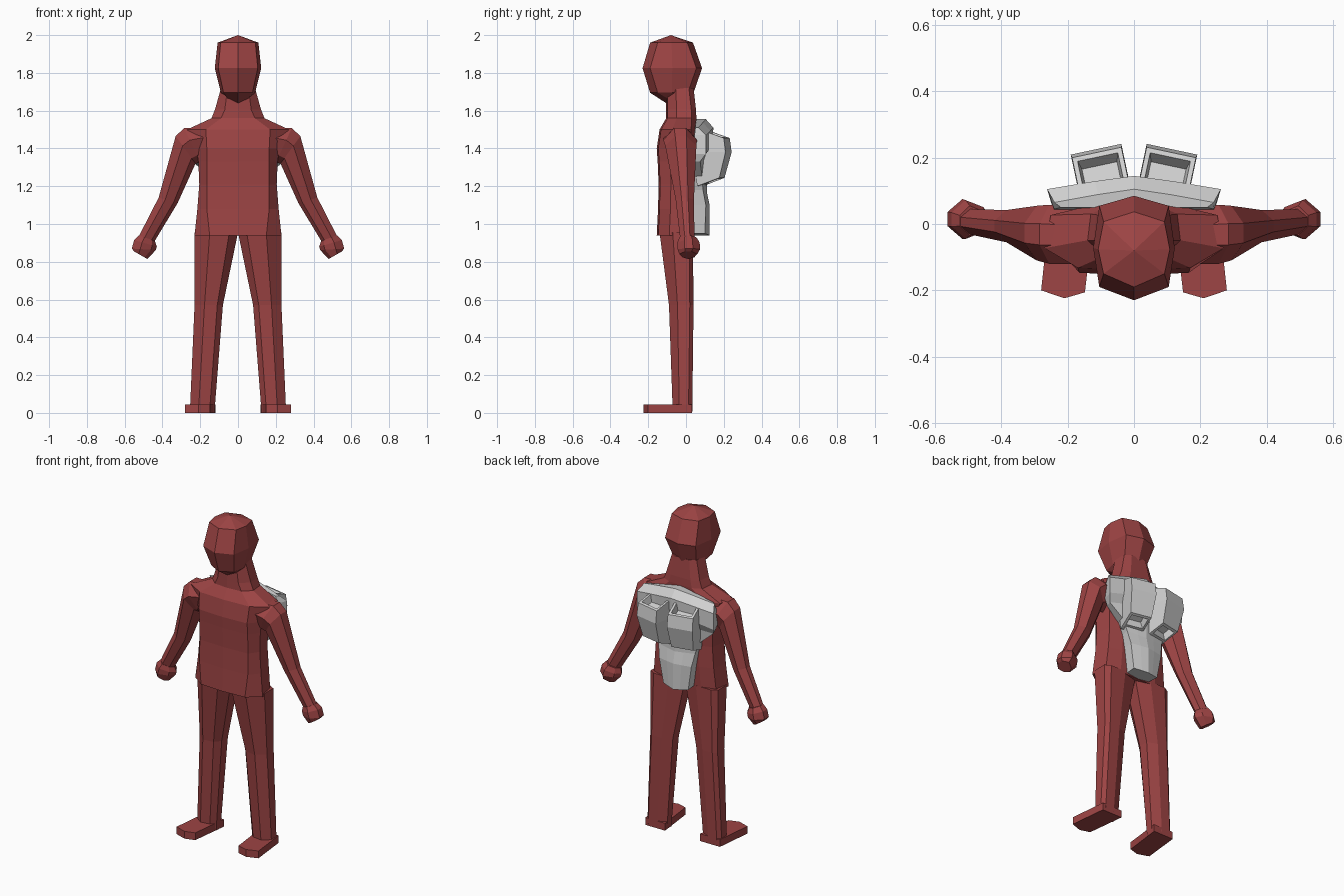
import bpy, bmesh, math
from mathutils import Matrix, Vector


def material(name, rgb):
    m = bpy.data.materials.new(name)
    m.diffuse_color = (*rgb, 1)
    return m


RED = material("muted red", (0.34, 0.058, 0.058))
GREY = material("light grey", (0.64, 0.64, 0.64))


def loft(name, rings, mat, matrix=None):
    """Skin a closed mesh through rings with equal point counts."""
    bm = bmesh.new()
    vs = [[bm.verts.new(p) for p in r] for r in rings]
    n = len(vs[0])
    for a, b in zip(vs, vs[1:]):
        for i in range(n):
            j = (i + 1) % n
            bm.faces.new((a[i], a[j], b[j], b[i]))
    bm.faces.new(vs[0])
    bm.faces.new(vs[-1])
    if matrix:
        bm.transform(matrix)
    bmesh.ops.remove_doubles(bm, verts=bm.verts, dist=0.0005)
    bmesh.ops.recalc_face_normals(bm, faces=bm.faces)
    me = bpy.data.meshes.new(name)
    bm.to_mesh(me)
    bm.free()
    me.materials.append(mat)
    ob = bpy.data.objects.new(name, me)
    bpy.context.collection.objects.link(ob)
    return ob


def pair(name, rings, mat, matrix=Matrix()):
    """Build a right part and its mirror image."""
    loft(name + "_right", rings, mat, matrix)
    loft(name + "_left", rings, mat, Matrix.Diagonal((-1, 1, 1, 1)) @ matrix)


def symmetric(half):
    """Complete a half ring that starts and ends on x = 0."""
    return half + [(-x, y, z) for x, y, z in half[-2:0:-1]]


# Torso: z, width, flat front width, front y, back y
torso = [(0.94, 0.23, 0.15, -0.155, 0.035), (1.08, 0.215, 0.165, -0.148, 0.04),
         (1.21, 0.205, 0.165, -0.145, 0.04), (1.33, 0.21, 0.165, -0.15, 0.045),
         (1.40, 0.22, 0.165, -0.155, 0.048), (1.50, 0.27, 0.17, -0.14, 0.052),
         (1.56, 0.14, 0.09, -0.105, 0.055), (1.605, 0.122, 0.07, -0.105, 0.053),
         (1.72, 0.09, 0.055, -0.105, 0.04)]
loft("torso_and_neck", [symmetric([
    (0, yf, z), (f, yf + 0.008, z), (w, yf * 0.65 + yb * 0.35, z),
    (w * 0.93, yb - 0.025, z), (w * 0.55, yb, z), (0, yb, z)])
    for z, w, f, yf, yb in torso], RED)

# Head: z, width, front y, back y; the lowest ring slopes under the chin
head = [(1.695, 0.09, -0.19, 0.04), (1.825, 0.123, -0.23, 0.085),
        (1.96, 0.108, -0.19, 0.037)]
rings = [symmetric([(0, yf, z), (w * 0.85, yf + 0.04, z), (w, (yf + yb) / 2, z),
                    (w * 0.85, yb - 0.03, z), (0, yb, z)]) for z, w, yf, yb in head]
rings.insert(0, symmetric([(0, -0.105, 1.64), (0.05, -0.09, 1.66), (0.07, -0.06, 1.68),
                           (0.06, 0.0, 1.69), (0, 0.02, 1.69)]))
rings.append([(0, -0.08, 2.0)] * 8)
loft("head", rings, RED)


# Arms and hands: outer point, inner point, front y, back y
def limb_ring(xo, zo, xi, zi, yf, yb):
    o, i = Vector((xo, 0, zo)), Vector((xi, 0, zi))
    ym = (yf + yb) / 2
    d = (yb - yf) * 0.18
    return [(*p.xz[:1], y, p.z) for p, y in (
        (o, ym - d), (o.lerp(i, 0.35), yf), (o.lerp(i, 0.8), yf + d), (i, ym),
        (o.lerp(i, 0.8), yb - d), (o.lerp(i, 0.35), yb), (o, ym + d))]


pair("arm", [limb_ring(*r) for r in (
    (0.19, 1.51, 0.17, 1.36, -0.12, 0.05), (0.285, 1.508, 0.20, 1.325, -0.12, 0.058),
    (0.33, 1.465, 0.225, 1.32, -0.11, 0.055), (0.42, 1.14, 0.32, 1.11, -0.055, 0.042),
    (0.53, 0.925, 0.45, 0.895, -0.03, 0.045))], RED)
pair("hand", [limb_ring(*r) for r in (
    (0.525, 0.94, 0.44, 0.91, -0.035, 0.055), (0.55, 0.915, 0.43, 0.88, -0.045, 0.072),
    (0.562, 0.87, 0.435, 0.862, -0.045, 0.075), (0.55, 0.855, 0.48, 0.815, -0.035, 0.06))], RED)

# Legs: z, outer x, inner x, front y, back y
legs = [(0.0, 0.255, 0.125, -0.07, 0.033), (0.57, 0.23, 0.08, -0.09, 0.04),
        (0.955, 0.23, 0.0, -0.14, 0.036)]
pair("leg", [[(xo, yf * 0.5, z), (xo * 0.65 + xi * 0.35, yf, z),
              (xo * 0.2 + xi * 0.8, yf + 0.008, z), (xi, yf * 0.5, z), (xi, yb - 0.025, z),
              (xo * 0.4 + xi * 0.6, yb, z), (xo * 0.85 + xi * 0.15, yb, z), (xo, yb - 0.02, z)]
             for z, xo, xi, yf, yb in legs], RED)

# Feet
sole = [(0.255, 0.033), (0.28, -0.2), (0.21, -0.224), (0.148, -0.206), (0.12, 0.033)]
pair("foot", [[(x, y, z) for x, y in sole] for z in (0, 0.045)], RED)

# Backpack body: centre z, side z, width, inner y, side y, centre y
pack = [(0.94, 0.95, 0.085, 0.03, 0.10, 0.125), (1.10, 1.10, 0.11, 0.03, 0.105, 0.125),
        (1.17, 1.18, 0.125, 0.03, 0.09, 0.11), (1.25, 1.25, 0.15, 0.03, 0.085, 0.11),
        (1.36, 1.33, 0.24, 0.03, 0.075, 0.13), (1.42, 1.37, 0.262, 0.035, 0.105, 0.14),
        (1.51, 1.47, 0.262, 0.045, 0.105, 0.145), (1.555, 1.51, 0.24, 0.05, 0.065, 0.105)]
loft("backpack", [symmetric([
    (0, yi, zc), (w * 0.92, yi, zs), (w, ys, zs), (w * 0.45, ys * 0.4 + yc * 0.6, zc * 0.6 + zs * 0.4),
    (0, yc, zc)]) for zc, zs, w, yi, ys, yc in pack], GREY)

# Thrusters with recessed openings: half width, inner y, outer y, inner z, outer z
thruster = [(0.04, 0.0, 0.05, 1.25, 1.27), (0.052, 0.0, 0.068, 1.212, 1.238),
            (0.066, -0.04, 0.082, 1.20, 1.245), (0.078, -0.04, 0.118, 1.38, 1.38),
            (0.076, -0.035, 0.108, 1.505, 1.455), (0.062, -0.01, 0.094, 1.496, 1.46),
            (0.054, -0.006, 0.068, 1.45, 1.425)]
place = Matrix.Translation((0.09, 0.11, 0)) @ Matrix.Rotation(math.radians(-12), 4, 'Z')
pair("thruster", [[(-w, a, za), (w, a, za), (w, b, zb), (-w, b, zb)]
                  for w, a, b, za, zb in thruster], GREY, place)
